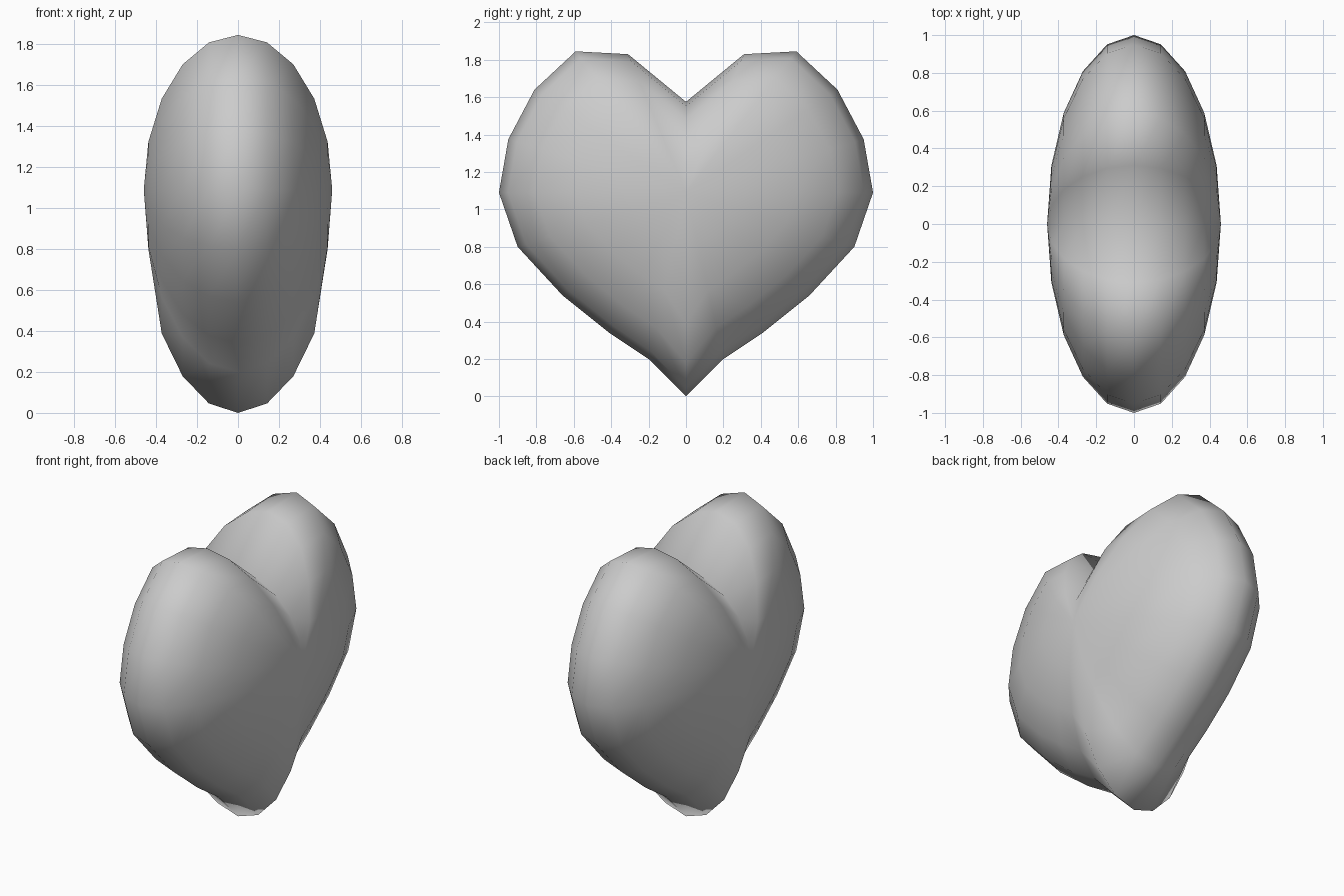
import bpy
import bmesh
from math import atan2, hypot, pi
from mathutils import Matrix

old = bpy.data.objects.get("Cube")
if old:
    bpy.data.objects.remove(old, do_unlink=True)

HALF_WIDTH, CENTRE_Z, STEPS = 0.46, 1.09, 20

# Half outline of the heart from notch to tip: (distance from middle, height from centre)
OUTLINE = [(0, 0.485), (0.31, 0.74), (0.59, 0.755), (0.81, 0.55), (0.95, 0.285),
           (1, 0), (0.9, -0.29), (0.66, -0.55), (0.41, -0.75), (0.2, -0.89), (0, -1.09)]
TIP_PULL, TIP_RADIUS = 0.15, 0.94

# Sphere with its poles at the sides, each ring reshaped into the outline
bm = bmesh.new()
bmesh.ops.create_uvsphere(bm, u_segments=STEPS, v_segments=STEPS // 2, radius=1,
                          matrix=Matrix.Rotation(pi / 2, 4, 'Y'))
for v in bm.verts:
    x, y, z = v.co
    ring = hypot(y, z)
    k = round(abs(atan2(y, z)) / (2 * pi / STEPS)) if ring > 0.01 else 0
    across, up = OUTLINE[k]
    side = 1 if y > 0 else -1
    height = up * ring
    if k == STEPS // 2:  # the tip is drawn down evenly, except on the outermost rings
        height = -TIP_RADIUS * ring - (TIP_PULL if ring > 0.4 else 0)
    v.co = (x * HALF_WIDTH, side * across * ring, CENTRE_Z + height)
bmesh.ops.recalc_face_normals(bm, faces=bm.faces)

mesh = bpy.data.meshes.new("heart")
bm.to_mesh(mesh)
bm.free()
mesh.shade_smooth()
heart = bpy.data.objects.new("heart", mesh)
bpy.context.collection.objects.link(heart)

# Plain grey surface
grey = bpy.data.materials.new("light_grey")
grey.use_nodes = True
colour = (0.6, 0.6, 0.6, 1)
grey.diffuse_color = colour
grey.node_tree.nodes["Principled BSDF"].inputs["Base Color"].default_value = colour
mesh.materials.append(grey)
